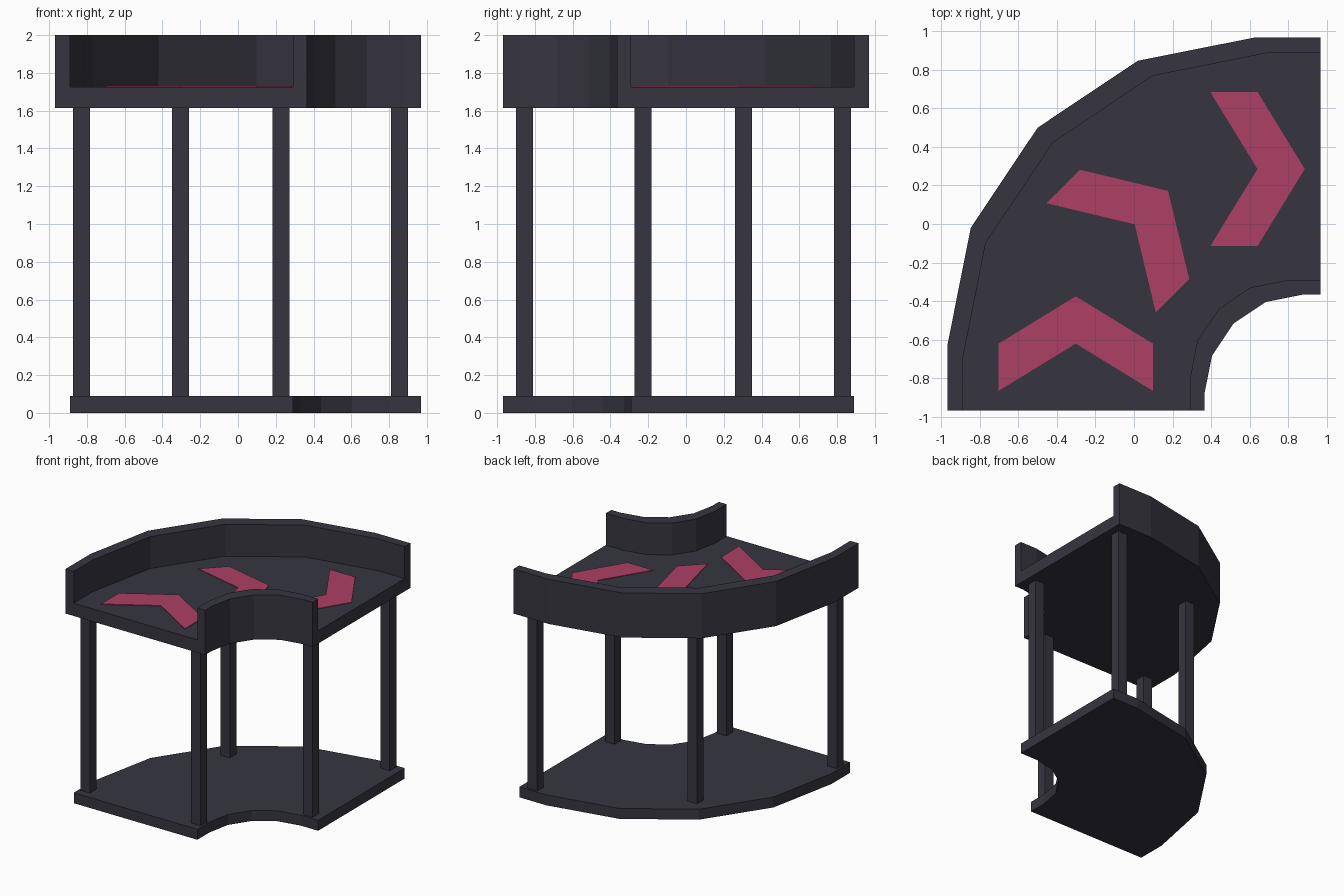
import bpy, bmesh, math
from mathutils import Vector, Matrix

if "Cube" in bpy.data.objects:
    bpy.data.objects.remove(bpy.data.objects["Cube"])

END = 0.968            # straight cut ends of the curved section
Z_BASE, Z_UNDER, Z_DECK, Z_TOP = 0.09, 1.615, 1.725, 2.0


def material(name, rgb):
    m = bpy.data.materials.new(name)
    m.diffuse_color = (*rgb, 1)
    m.use_nodes = True
    m.node_tree.nodes["Principled BSDF"].inputs["Base Color"].default_value = m.diffuse_color
    return m


DARK = material("dark slate", (0.037, 0.036, 0.051))
PINK = material("raspberry", (0.413, 0.051, 0.13))


def finish(bm, name, mat):
    bmesh.ops.recalc_face_normals(bm, faces=bm.faces)
    me = bpy.data.meshes.new(name)
    bm.to_mesh(me)
    bm.free()
    me.materials.append(mat)
    ob = bpy.data.objects.new(name, me)
    bpy.context.collection.objects.link(ob)
    return ob


def bend(c, r):
    """Quarter-turn path: straight run, four-segment arc about (c, -c), straight run."""
    arc = [(c - r * math.cos(a), -c + r * math.sin(a))
           for a in (i * math.pi / 8 for i in range(5))]
    return [(arc[0][0], -END)] + arc + [(END, arc[-1][1])]


def loft(name, section, mat):
    """Sweep a cross-section; each section corner is (path, height)."""
    bm = bmesh.new()
    rings = [[bm.verts.new((*path[i], z)) for path, z in section] for i in range(7)]
    n = len(section)
    for a, b in zip(rings, rings[1:]):
        for k in range(n):
            j = (k + 1) % n
            bm.faces.new((a[k], a[j], b[j], b[k]))
    bm.faces.new(rings[0])
    bm.faces.new(rings[-1])
    return finish(bm, name, mat)


outer, outer_in = bend(0.632, 1.6), bend(0.71, 1.6)
inner, inner_in = bend(0.88, 0.515), bend(0.80, 0.51)

# Tray: deck with a raised rail along both curved sides
loft("conveyor_tray", [(outer, Z_UNDER), (outer, Z_TOP), (outer_in, Z_TOP),
                       (outer_in, Z_DECK), (inner_in, Z_DECK), (inner_in, Z_TOP),
                       (inner, Z_TOP), (inner, Z_UNDER)], DARK)

# Base plate
loft("base_plate", [(outer_in, 0), (outer_in, Z_BASE),
                    (inner_in, Z_BASE), (inner_in, 0)], DARK)

# Square legs, mirrored across the diagonal of the bend
legs = {"front_outer_leg": (-0.828, -0.855), "front_inner_leg": (0.227, -0.855),
        "right_outer_leg": (0.855, 0.828), "right_inner_leg": (0.855, -0.227),
        "middle_leg": (-0.305, 0.305)}
for name, (x, y) in legs.items():
    bm = bmesh.new()
    bmesh.ops.create_cube(bm, size=1)
    bmesh.ops.scale(bm, vec=(0.09, 0.09, Z_UNDER - Z_BASE), verts=bm.verts)
    bmesh.ops.translate(bm, vec=(x, y, (Z_UNDER + Z_BASE) / 2), verts=bm.verts)
    finish(bm, name, DARK)

# Direction chevrons: thin plates following the bend
CHEVRON = [(0, 0.4), (0.245, 0.4), (0.49, 0), (0.245, -0.4), (0, -0.4), (0.245, 0)]
for name, x, y, deg in (("entry_chevron", -0.302, -0.865, 90),
                        ("middle_chevron", -0.17, -0.175, 45),
                        ("exit_chevron", 0.395, 0.285, 0)):
    bm = bmesh.new()
    face = bm.faces.new([bm.verts.new((u, v, 0)) for u, v in CHEVRON])
    ext = bmesh.ops.extrude_face_region(bm, geom=[face])
    top = [v for v in ext["geom"] if isinstance(v, bmesh.types.BMVert)]
    bmesh.ops.translate(bm, vec=(0, 0, 0.005), verts=top)
    place = Matrix.Translation(Vector((x, y, Z_DECK))) @ Matrix.Rotation(math.radians(deg), 4, 'Z')
    bmesh.ops.transform(bm, matrix=place, verts=bm.verts)
    finish(bm, name, PINK)
